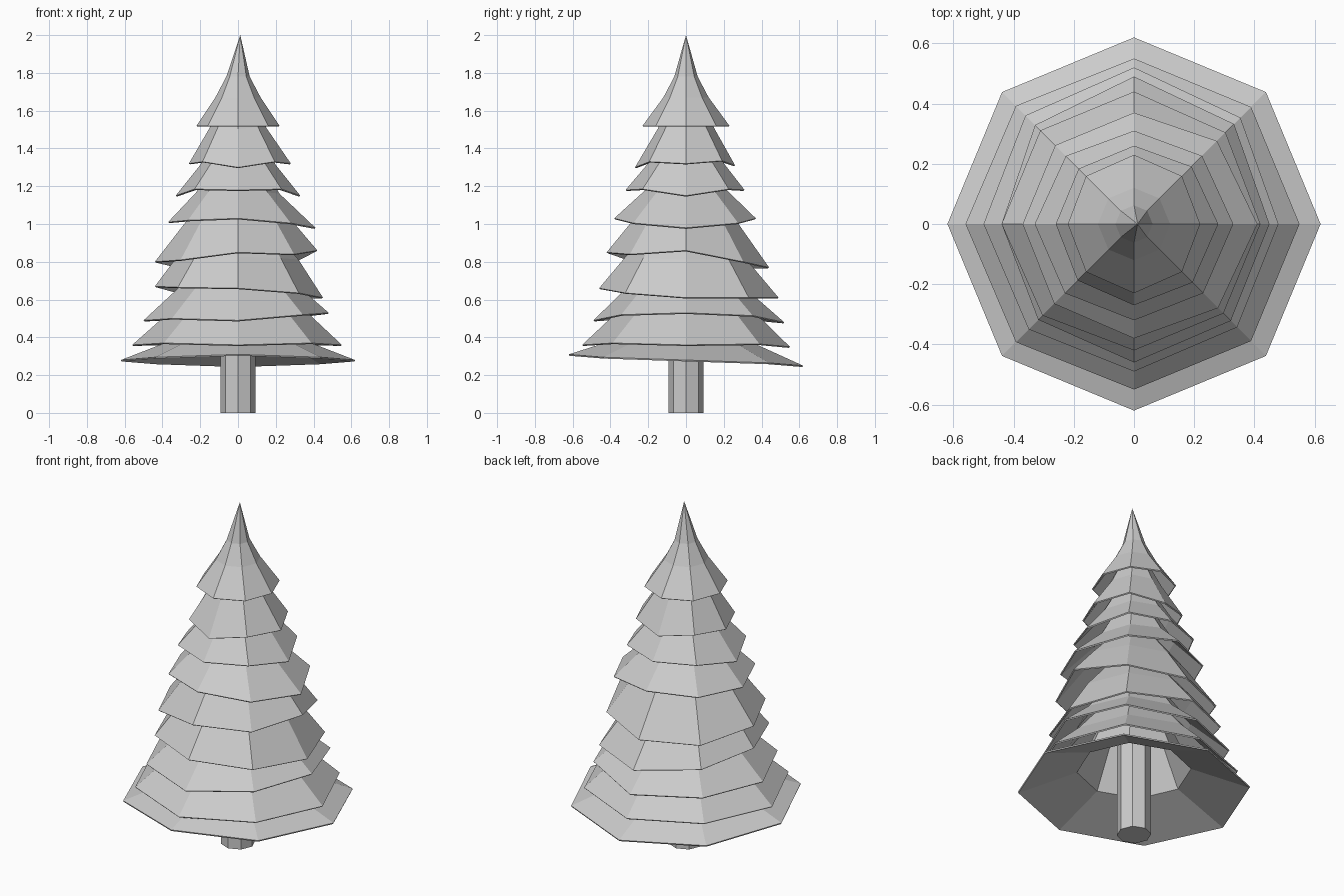
import bpy, bmesh
from math import cos, sin, pi

if "Cube" in bpy.data.objects:
    bpy.data.objects.remove(bpy.data.objects["Cube"])

SIDES = 8

# Per tier: rim radius and rim height at +x, +y, -x, -y; height shift of the
# diagonal corners; then (radius, height) of the middle and inner rings
TIERS = [
    ((.62, .62, .62, .62), (.28, .25, .28, .31), 0, (.31, .40), (.18, .69)),
    ((.55, .55, .56, .55), (.36, .35, .36, .36), .01, (.38, .52), (.16, .78)),
    ((.48, .52, .50, .49), (.53, .48, .49, .49), .01, (.31, .67), (.14, .90)),
    ((.45, .49, .44, .46), (.61, .61, .67, .66), 0, (.32, .82), (.12, 1.05)),
    ((.42, .44, .44, .42), (.86, .77, .80, .85), -.015, (.28, 1.01), (.11, 1.21)),
    ((.41, .37, .37, .38), (.98, 1.03, 1.01, 1.03), 0, (.22, 1.17), (.10, 1.37)),
    ((.33, .31, .33, .32), (1.15, 1.18, 1.15, 1.18), .02, (.20, 1.32), (.08, 1.52)),
    ((.28, .26, .26, .27), (1.32, 1.31, 1.32, 1.30), .02, (.15, 1.51), (.07, 1.67)),
    ((.22, .23, .22, .23), (1.52, 1.52, 1.52, 1.52), 0, (.12, 1.67), (.062, 1.78)),
]


def finish(bm, name):
    mesh = bpy.data.meshes.new(name)
    bm.to_mesh(mesh)
    bm.free()
    obj = bpy.data.objects.new(name, mesh)
    bpy.context.collection.objects.link(obj)
    return obj


def corners(axis_values, shift=0, scale=1):
    """Spread four axis values over eight corners."""
    out = []
    for i in range(4):
        a, b = axis_values[i], axis_values[(i + 1) % 4]
        out += [a, (a + b) / 2 * scale + shift]
    return out


def branch_tier(name, radii, heights, shift, mid, inner, apex):
    bm = bmesh.new()
    rim_r = corners(radii)
    rim_z = corners(heights, shift)
    mean = sum(rim_z) / SIDES
    rings = []
    for radius, height, tilt in ((None, mean, 1), (*mid, .3), (*inner, 0)):
        ring = []
        for i in range(SIDES):
            a = 2 * pi * i / SIDES
            r = rim_r[i] if radius is None else radius
            z = height + tilt * (rim_z[i] - mean)
            ring.append(bm.verts.new((r * cos(a), r * sin(a), z)))
        rings.append(ring)
    tip = bm.verts.new(apex)
    for i in range(SIDES):
        j = (i + 1) % SIDES
        for low, high in zip(rings, rings[1:]):
            bm.faces.new((low[i], low[j], high[j], high[i]))
        bm.faces.new((rings[-1][i], rings[-1][j], tip))
    obj = finish(bm, name)
    # Thin shell, thickened inward
    mod = obj.modifiers.new("thickness", 'SOLIDIFY')
    mod.thickness = .008
    mod.offset = -1


# Trunk
bm = bmesh.new()
bottom, top = [[bm.verts.new((.092 * cos(2 * pi * i / SIDES), .092 * sin(2 * pi * i / SIDES), z))
                for i in range(SIDES)] for z in (0, .8)]
bm.faces.new(bottom[::-1])
bm.faces.new(top)
for i in range(SIDES):
    j = (i + 1) % SIDES
    bm.faces.new((bottom[i], bottom[j], top[j], top[i]))
finish(bm, "trunk")

# Branch tiers, lowest first; the last one carries the pointed tip
for n, (radii, heights, shift, mid, inner) in enumerate(TIERS):
    last = n == len(TIERS) - 1
    apex = (.012, 0, 2.0) if last else (0, 0, inner[1] + .22 - .018 * n)
    branch_tier(f"branch_tier_{n + 1}", radii, heights, shift, mid, inner, apex)
